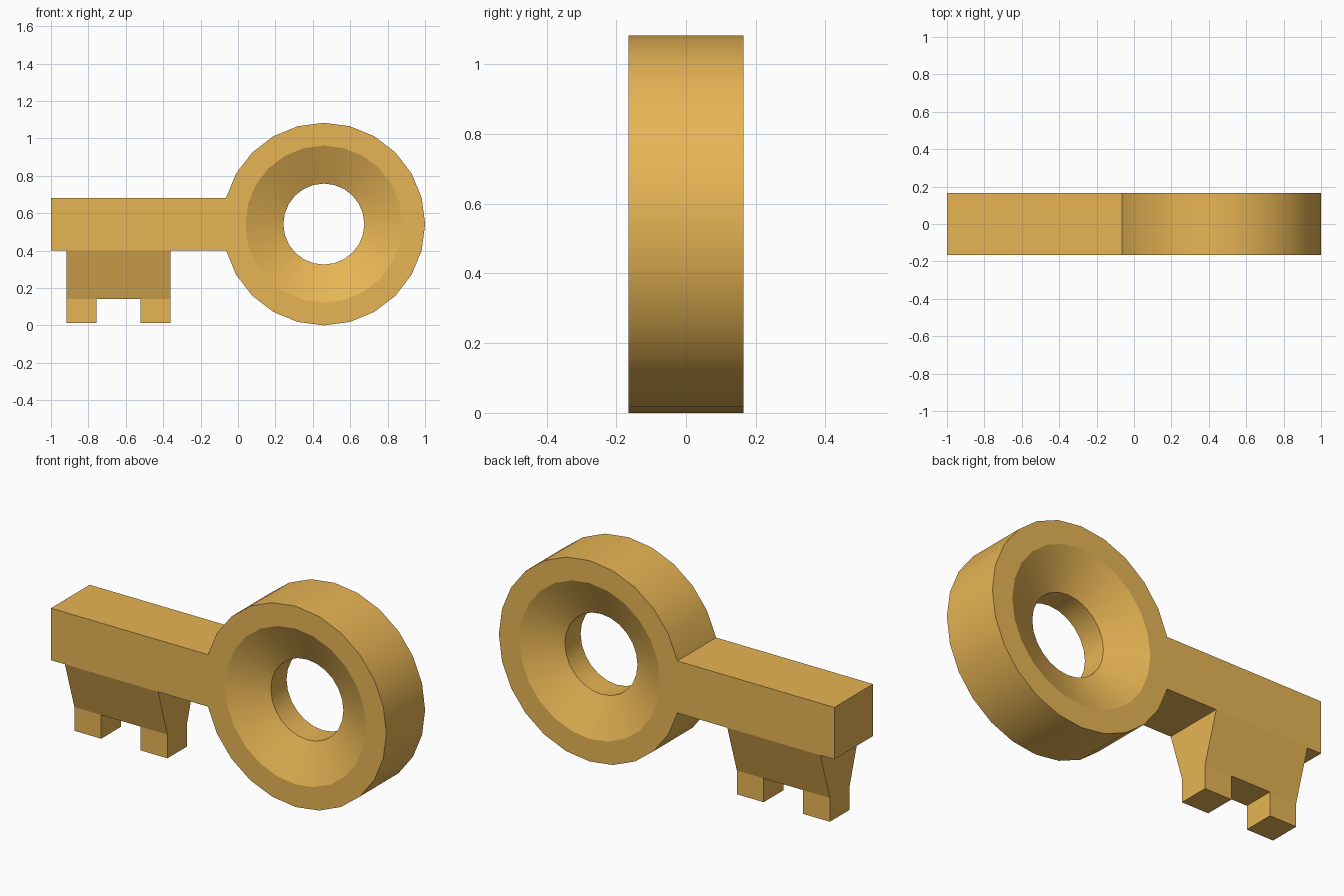
import bpy, bmesh, math

if "Cube" in bpy.data.objects:
    bpy.data.objects.remove(bpy.data.objects["Cube"])

HALF = 0.165                      # half thickness of the key
CX, CZ = 0.459, 0.5415            # ring centre
SIDES = 24

gold = bpy.data.materials.new("gold")
gold.diffuse_color = (0.8, 0.46, 0.09, 1)
gold.use_nodes = True
gold.node_tree.nodes["Principled BSDF"].inputs["Base Color"].default_value = gold.diffuse_color


def finish(bm, name, smooth):
    bmesh.ops.recalc_face_normals(bm, faces=bm.faces[:])
    mesh = bpy.data.meshes.new(name)
    bm.to_mesh(mesh)
    bm.free()
    mesh.materials.append(gold)
    obj = bpy.data.objects.new(name, mesh)
    bpy.context.collection.objects.link(obj)
    if smooth:
        bpy.ops.object.select_all(action='DESELECT')
        obj.select_set(True)
        bpy.context.view_layer.objects.active = obj
        bpy.ops.object.shade_smooth_by_angle(angle=math.radians(20))
    return obj


# Ring handle: closed (radius, y) section turned around the y axis
section = [(0.5415, -HALF), (0.42, -HALF), (0.2165, -0.067),
           (0.2165, 0.067), (0.42, HALF), (0.5415, HALF)]
bm = bmesh.new()
rings = []
for r, y in section:
    rings.append([bm.verts.new((CX + r * math.cos(2 * math.pi * i / SIDES), y,
                                CZ + r * math.sin(2 * math.pi * i / SIDES)))
                  for i in range(SIDES)])
left = SIDES // 2
for k in range(len(rings)):
    a, b = rings[k], rings[(k + 1) % len(rings)]
    for i in range(SIDES):
        # leave the outer wall open where the shaft joins
        if k == len(rings) - 1 and i in (left - 1, left):
            continue
        j = (i + 1) % SIDES
        bm.faces.new((a[i], a[j], b[j], b[i]))

# Shaft: grows out of the open ring facets
outlines = []
for ring in (rings[0], rings[-1]):
    top, mid, low = ring[left - 1], ring[left], ring[left + 1]
    end_low = bm.verts.new((-1, low.co.y, low.co.z))
    end_top = bm.verts.new((-1, top.co.y, top.co.z))
    bm.faces.new((top, mid, low, end_low, end_top))
    outlines.append((low, end_low, end_top, top))
f, b = outlines
for i in range(3):
    bm.faces.new((f[i], f[i + 1], b[i + 1], b[i]))
shaft_low = f[0].co.z
finish(bm, "ring_and_shaft", True)

# Bit: wedge narrowing downwards, with two teeth extruded from its underside
bm = bmesh.new()
xs = (-0.917, -0.757, -0.522, -0.362)
corners = ((-HALF, shaft_low), (-0.084, 0.14), (0.084, 0.14), (HALF, shaft_low))
cols = [[bm.verts.new((x, y, z)) for y, z in corners] for x in xs]
teeth = []
for c in range(3):
    p, q = cols[c], cols[c + 1]
    for i in range(3):
        face = bm.faces.new((p[i], q[i], q[i + 1], p[i + 1]))
        if i == 1 and c != 1:
            teeth.append(face)
for col in (cols[0], cols[-1]):
    bm.faces.new(col)
for face in teeth:
    new = bmesh.ops.extrude_discrete_faces(bm, faces=[face])["faces"][0]
    for v in new.verts:
        v.co.z = 0.012
bmesh.ops.remove_doubles(bm, verts=bm.verts[:], dist=1e-5)
finish(bm, "key_bit", False)
